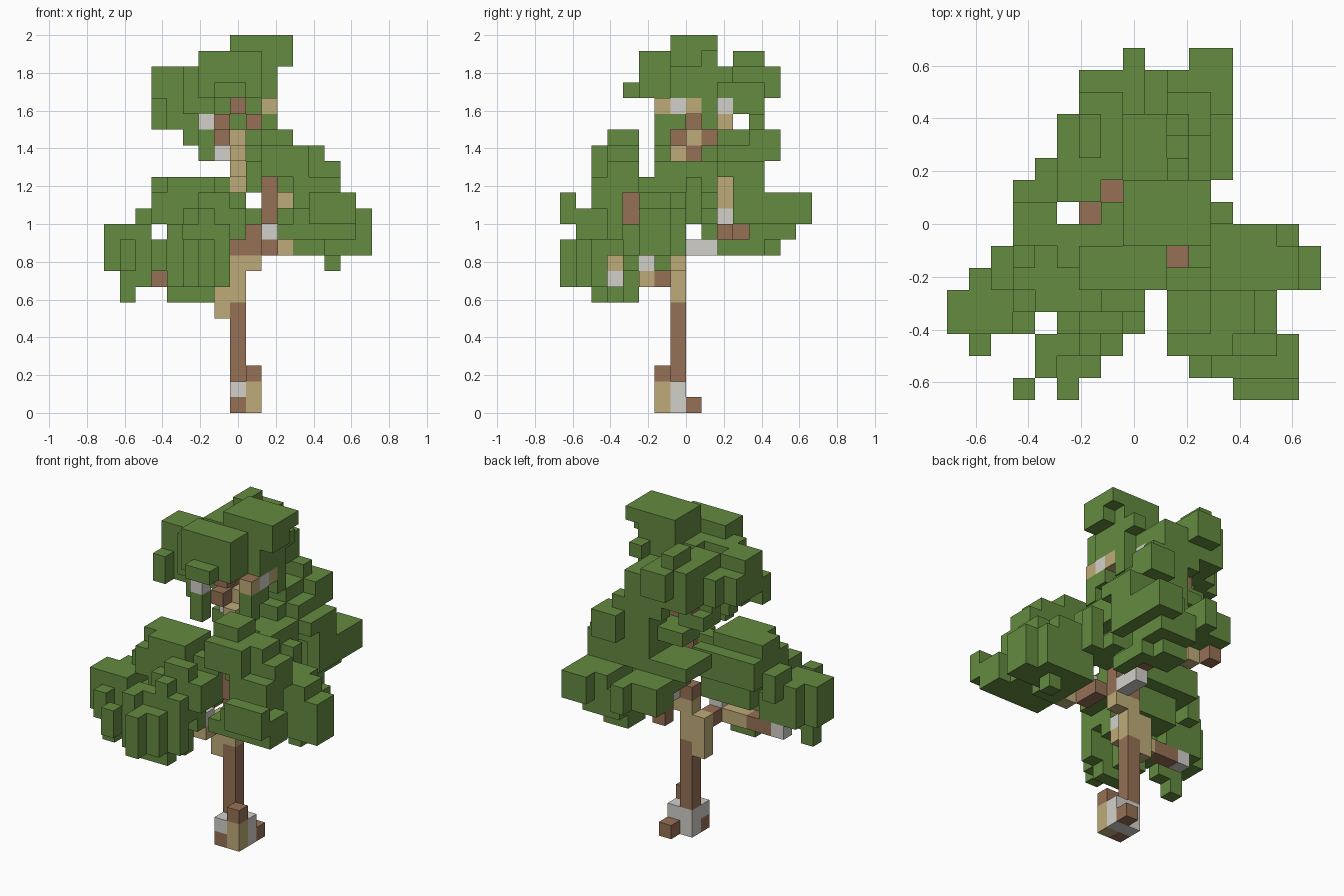
import bpy
import bmesh
from mathutils import Vector

UNIT = 2 / 24  # edge of one block

cube = bpy.data.objects.get("Cube")
if cube:
    bpy.data.objects.remove(cube, do_unlink=True)


def make_material(name, rgb):
    mat = bpy.data.materials.new(name)
    mat.use_nodes = True
    color = (*rgb, 1)
    mat.diffuse_color = color
    mat.node_tree.nodes["Principled BSDF"].inputs["Base Color"].default_value = color
    return mat


leaf = make_material("leaf_green", (0.128, 0.257, 0.051))
brown = make_material("bark_brown", (0.305, 0.165, 0.092))
tan = make_material("bark_tan", (0.52, 0.41, 0.19))
grey = make_material("bark_grey", (0.64, 0.63, 0.59))

owner = {}   # block -> part name
parts = {}   # part name -> material, axis of the faces turned brown


def part(name, material, boxes, brown_axis=None):
    """Claim the free blocks inside boxes given as x, x, y, y, z, z ranges."""
    parts[name] = material, brown_axis
    for x0, x1, y0, y1, z0, z1 in boxes:
        for x in range(x0, x1 + 1):
            for y in range(y0, y1 + 1):
                for z in range(z0, z1 + 1):
                    owner.setdefault((x, y, z), name)


def build(name, material, brown_axis):
    """Mesh the outer skin of all blocks owned by a part."""
    bm = bmesh.new()
    corners = {}

    def corner(p):
        key = tuple(round(c * 2) for c in p)
        if key not in corners:
            corners[key] = bm.verts.new(p * UNIT)
        return corners[key]

    for block in [b for b, who in owner.items() if who == name]:
        centre = Vector(block) + Vector((0, 0.5, 0.5))
        for axis in range(3):
            for sign in (-1, 1):
                n = Vector((0, 0, 0))
                n[axis] = sign
                if tuple(int(b + d) for b, d in zip(block, n)) in owner:
                    continue
                u = Vector((0, 0, 0))
                u[(axis + 1) % 3] = 0.5
                v = n.cross(u)
                mid = centre + n / 2
                face = bm.faces.new([corner(mid + s * u + t * v) for s, t in
                                     ((-1, -1), (1, -1), (1, 1), (-1, 1))])
                face.material_index = int(axis == brown_axis)
    mesh = bpy.data.meshes.new(name)
    bm.to_mesh(mesh)
    bm.free()
    mesh.materials.append(material)
    if brown_axis is not None:
        mesh.materials.append(brown)
    obj = bpy.data.objects.new(name, mesh)
    bpy.context.collection.objects.link(obj)


# Twig with brown ends
part("crown_twig", tan, [(2, 2, -2, -2, 19, 19)], brown_axis=2)

# Trunk, roots and branches
part("grey_bark", grey, [
    (0, 0, -1, -1, 0, 1), (0, 0, -2, -2, 1, 1), (1, 1, -1, -1, 0, 1),
    (1, 1, 0, 1, 10, 10), (2, 2, -3, -3, 11, 11), (0, 0, 2, 2, 12, 12),
    (-1, -1, -3, -3, 9, 9), (-1, -1, 0, 0, 16, 16), (-2, -2, -2, -2, 18, 18),
    (2, 2, -1, -1, 19, 19), (1, 1, 2, 2, 19, 19), (-3, -3, -5, -5, 8, 8),
    (-6, -6, -3, -3, 8, 8)])
part("tan_bark", tan, [
    (1, 1, -2, -2, 0, 1), (0, 0, -1, -1, 7, 9), (-1, -1, -1, -1, 6, 8),
    (1, 1, -1, -1, 9, 9), (-3, -1, -3, -3, 8, 8), (-3, -3, -5, -5, 9, 9),
    (3, 3, -4, -4, 10, 10), (3, 3, -3, -3, 13, 13), (-1, -1, 4, 4, 11, 11),
    (0, 0, 2, 2, 13, 14), (0, 0, 1, 1, 15, 15), (0, 0, -1, -1, 16, 16),
    (0, 0, 0, 0, 17, 17), (2, 2, 0, 0, 19, 19), (1, 1, 2, 2, 18, 18)])
part("brown_bark", brown, [
    (0, 0, -1, -1, 2, 6), (0, 0, -2, -2, 0, 0), (1, 1, -2, -2, 2, 2),
    (1, 1, 0, 0, 0, 0), (-1, -1, -2, -2, 8, 8), (0, 1, -1, -1, 10, 10),
    (2, 2, -3, -2, 10, 10), (1, 1, -1, -1, 11, 11), (2, 2, -4, -4, 12, 14),
    (1, 1, 2, 2, 11, 11), (0, 0, 3, 3, 11, 11), (-2, -2, 5, 5, 11, 11),
    (0, 0, 0, 0, 16, 16), (-1, -1, -1, 1, 17, 17), (0, 0, 1, 1, 17, 17),
    (-2, -1, 0, 0, 18, 18), (1, 1, 0, 0, 18, 18), (0, 0, -2, -2, 19, 19),
    (-5, -4, -3, -3, 8, 8), (-2, -2, 2, 2, 18, 18)])

# Top crown, stepped around the cap
part("crown_foliage", leaf, [
    (0, 3, -1, 1, 23, 23), (3, 3, -1, 0, 22, 22), (-2, 1, -3, -2, 20, 22),
    (-2, -1, -1, -1, 20, 21), (0, 2, -1, -1, 20, 22), (-1, 2, 0, 0, 20, 21),
    (0, 2, 0, 0, 22, 22), (0, 2, 1, 1, 20, 22), (-1, 0, -4, -4, 20, 20),
    (0, 2, 1, 1, 18, 19), (2, 2, -2, -2, 17, 18), (2, 2, -1, -1, 18, 18)])
part("crown_left_foliage", leaf, [
    (-5, -4, -1, 0, 19, 21), (-5, -4, 1, 1, 19, 20), (-5, -5, -2, -2, 18, 19),
    (-4, -3, -1, -1, 18, 20), (-3, -2, -2, -1, 19, 21), (-3, -2, 1, 1, 18, 21),
    (-4, -4, 2, 2, 19, 20), (-3, -2, 1, 2, 17, 17), (-2, -2, -2, -2, 16, 17),
    (-3, -3, -1, -1, 17, 17)])
part("crown_back_foliage", leaf, [
    (-3, -1, 2, 4, 19, 21), (0, 1, 2, 4, 20, 20), (0, 1, 3, 4, 19, 19),
    (-2, -2, 3, 4, 22, 22), (2, 2, 2, 2, 21, 21), (-2, -1, 5, 5, 20, 21),
    (-1, 2, 4, 4, 18, 18), (-2, -1, 2, 3, 16, 16)])

# Middle and rear foliage
part("middle_foliage", leaf, [
    (3, 3, -2, -2, 12, 15), (2, 3, -1, 1, 14, 15), (2, 2, -1, 1, 12, 13),
    (3, 3, -1, 1, 12, 12), (4, 4, 0, 0, 12, 14), (1, 2, 1, 1, 16, 16),
    (1, 1, -1, 1, 14, 15), (1, 2, 1, 1, 11, 12)])
part("rear_upper_foliage", leaf, [
    (0, 3, 2, 4, 15, 16), (0, 2, 3, 4, 14, 17), (1, 2, 2, 2, 17, 17),
    (2, 3, 4, 5, 16, 17), (4, 4, 2, 4, 15, 15), (3, 4, 3, 4, 14, 14)])
part("rear_lower_foliage", leaf, [
    (-2, 4, 5, 6, 12, 12), (-1, 3, 4, 4, 12, 12), (2, 4, 4, 6, 13, 13),
    (-2, 0, 4, 6, 13, 13), (3, 4, 7, 7, 12, 13), (0, 0, 7, 7, 12, 13),
    (1, 3, 4, 6, 11, 11), (1, 2, 4, 5, 10, 10), (3, 3, 2, 4, 10, 10),
    (-3, -1, 2, 4, 14, 14), (-2, -1, 3, 4, 13, 13), (4, 4, 3, 4, 12, 13)])

# Foliage on the model's left
part("left_upper_foliage", leaf, [
    (2, 3, -5, -4, 15, 17), (2, 4, -6, -4, 15, 16), (5, 5, -5, -4, 15, 16),
    (3, 6, -5, -4, 14, 15), (4, 6, -6, -5, 12, 14), (2, 3, -3, -3, 14, 14)])
part("left_lower_foliage", leaf, [
    (3, 7, -7, -6, 11, 11), (4, 7, -7, -6, 12, 12), (5, 7, -8, -8, 12, 13),
    (5, 8, -3, -2, 10, 12), (4, 7, -1, -1, 10, 12), (7, 7, -3, -2, 13, 13),
    (6, 6, -2, -2, 9, 9), (4, 6, -3, -1, 13, 13), (4, 4, -3, -2, 10, 12),
    (4, 6, -5, -5, 11, 11), (4, 5, -4, -4, 10, 11)])

# Foliage on the model's right
part("right_inner_foliage", leaf, [
    (-4, -2, -4, -2, 10, 14), (-5, -5, -3, -2, 14, 14), (-5, -5, -4, -1, 12, 13),
    (-4, -1, -1, -1, 12, 13), (-1, 0, -3, -3, 11, 13), (-1, -1, -4, -4, 9, 12),
    (-4, -2, -4, -4, 8, 9), (-1, -1, -2, -2, 10, 11)])
part("right_outer_foliage", leaf, [
    (-8, -6, -5, -4, 9, 11), (-7, -6, -3, -3, 9, 11), (-6, -6, -3, -2, 11, 12),
    (-7, -7, -6, -6, 9, 10), (-7, -6, -5, -5, 8, 8), (-7, -7, -5, -5, 7, 7),
    (-5, -5, -5, -3, 9, 10)])
part("right_front_foliage", leaf, [
    (-3, -1, -5, -5, 10, 12), (-2, -1, -5, -5, 13, 13), (0, 0, -5, -4, 11, 12),
    (-4, -2, -6, -6, 7, 11), (-2, -2, -6, -6, 12, 12), (-1, -1, -6, -6, 8, 11),
    (-4, -2, -7, -7, 8, 10), (-4, -4, -7, -7, 11, 11), (-3, -3, -8, -8, 8, 10),
    (-5, -5, -8, -8, 9, 10), (-3, -2, -4, -4, 7, 7)])

for part_name, (part_material, axis_index) in parts.items():
    build(part_name, part_material, axis_index)
